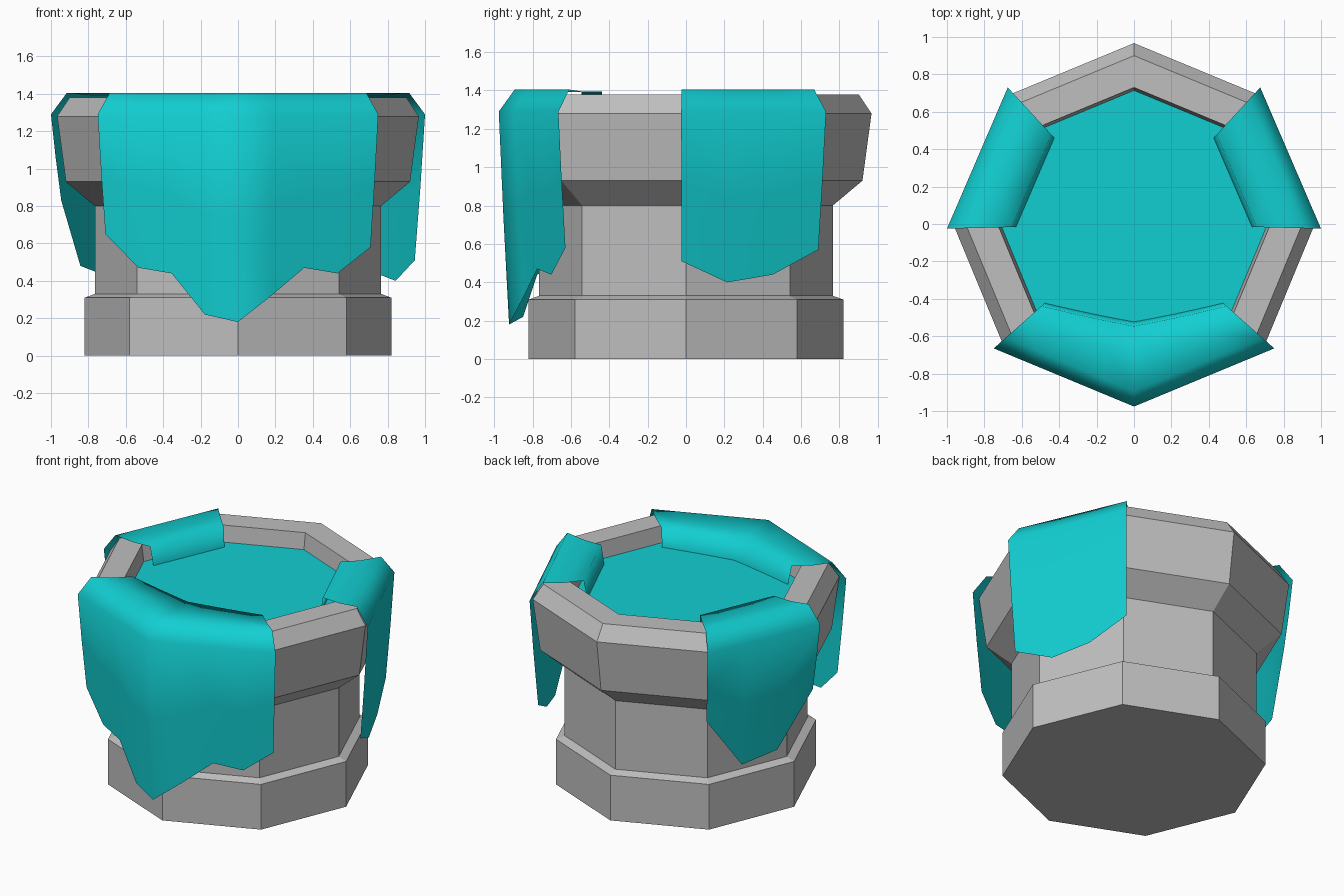
import bpy, bmesh, math
from mathutils import Vector

cube = bpy.data.objects.get("Cube")
if cube:
    bpy.data.objects.remove(cube, do_unlink=True)


def make_material(name, rgb):
    mat = bpy.data.materials.new(name)
    mat.use_nodes = True
    mat.diffuse_color = (*rgb, 1)
    mat.node_tree.nodes["Principled BSDF"].inputs["Base Color"].default_value = (*rgb, 1)
    return mat


STONE = make_material("grey_stone", (0.52, 0.52, 0.52))
TEAL = make_material("teal_liquid", (0.006, 0.62, 0.64))


def finish(name, bm, mat, smooth=False):
    bmesh.ops.recalc_face_normals(bm, faces=bm.faces)
    mesh = bpy.data.meshes.new(name)
    bm.to_mesh(mesh)
    bm.free()
    mesh.materials.append(mat)
    for poly in mesh.polygons:
        poly.use_smooth = smooth
    obj = bpy.data.objects.new(name, mesh)
    bpy.context.collection.objects.link(obj)
    return obj


def skin(bm, rows, closed):
    """Bridge consecutive rows of points with quads."""
    loops = [[bm.verts.new(p) for p in row] for row in rows]
    count = len(loops[0])
    for a, b in zip(loops, loops[1:]):
        for i in range(count if closed else count - 1):
            j = (i + 1) % count
            bm.faces.new((a[i], a[j], b[j], b[i]))
    return loops


def octagon(radius, z):
    return [Vector((radius * math.cos(k * math.pi / 4),
                    radius * math.sin(k * math.pi / 4), z)) for k in range(8)]


# Eight-sided pot turned from one profile of radius and height
profile = [(0.82, 0), (0.82, 0.31), (0.765, 0.33), (0.765, 0.80), (0.92, 0.93),
           (0.967, 1.28), (0.90, 1.38), (0.73, 1.38), (0.71, 1.24)]
bm = bmesh.new()
loops = skin(bm, [octagon(r, z) for r, z in profile], True)
bm.faces.new(loops[0])
bm.faces.new(loops[-1])
finish("pot", bm, STONE)

# Flat liquid surface inside the pot
bm = bmesh.new()
bm.faces.new([bm.verts.new(p) for p in octagon(0.714, 1.27)])
surface = finish("liquid_surface", bm, TEAL)
if surface.data.polygons[0].normal.z < 0:
    surface.data.flip_normals()


def spill(name, corners, hems, inner):
    """Sheet folded over the rim, hanging down to an uneven hem."""
    spans = len(hems) - 1
    per_side = spans // (len(corners) - 1)
    plan = []
    for i in range(spans + 1):
        side = min(i // per_side, len(corners) - 2)
        a, b = Vector(corners[side]), Vector(corners[side + 1])
        plan.append(a.lerp(b, i / per_side - side))
    columns = []
    for i, (p, hem) in enumerate(zip(plan, hems)):
        s = inner(i / spans * 2 - 1)
        path = [(s - 0.025, 1.265), (s, 1.395), ((s + 0.915) / 2, 1.392),
                (0.915, 1.405), (1, 1.29), (0.975, (1.29 + hem) / 2), (0.945, hem)]
        columns.append([Vector((p.x * k, p.y * k, z)) for k, z in path])
    bm = bmesh.new()
    skin(bm, columns, False)
    obj = finish(name, bm, TEAL, True)
    # The sheet faces outward and upward
    if sum(f.normal.z * f.area for f in obj.data.polygons) < 0:
        obj.data.flip_normals()


# Wide front spill across two sides, and one spill on each flank
spill("front_spill", [(-0.75, -0.665), (0, -0.976), (0.75, -0.665)],
      [0.65, 0.47, 0.44, 0.22, 0.18, 0.32, 0.47, 0.44, 0.58],
      lambda t: 0.56 + 0.1 * abs(t))
spill("left_spill", [(1.0, -0.025), (0.675, 0.73)],
      [0.51, 0.40, 0.44, 0.57], lambda t: 0.655)
spill("right_spill", [(-1.0, -0.025), (-0.675, 0.73)],
      [0.83, 0.48, 0.44, 0.80], lambda t: 0.655)
